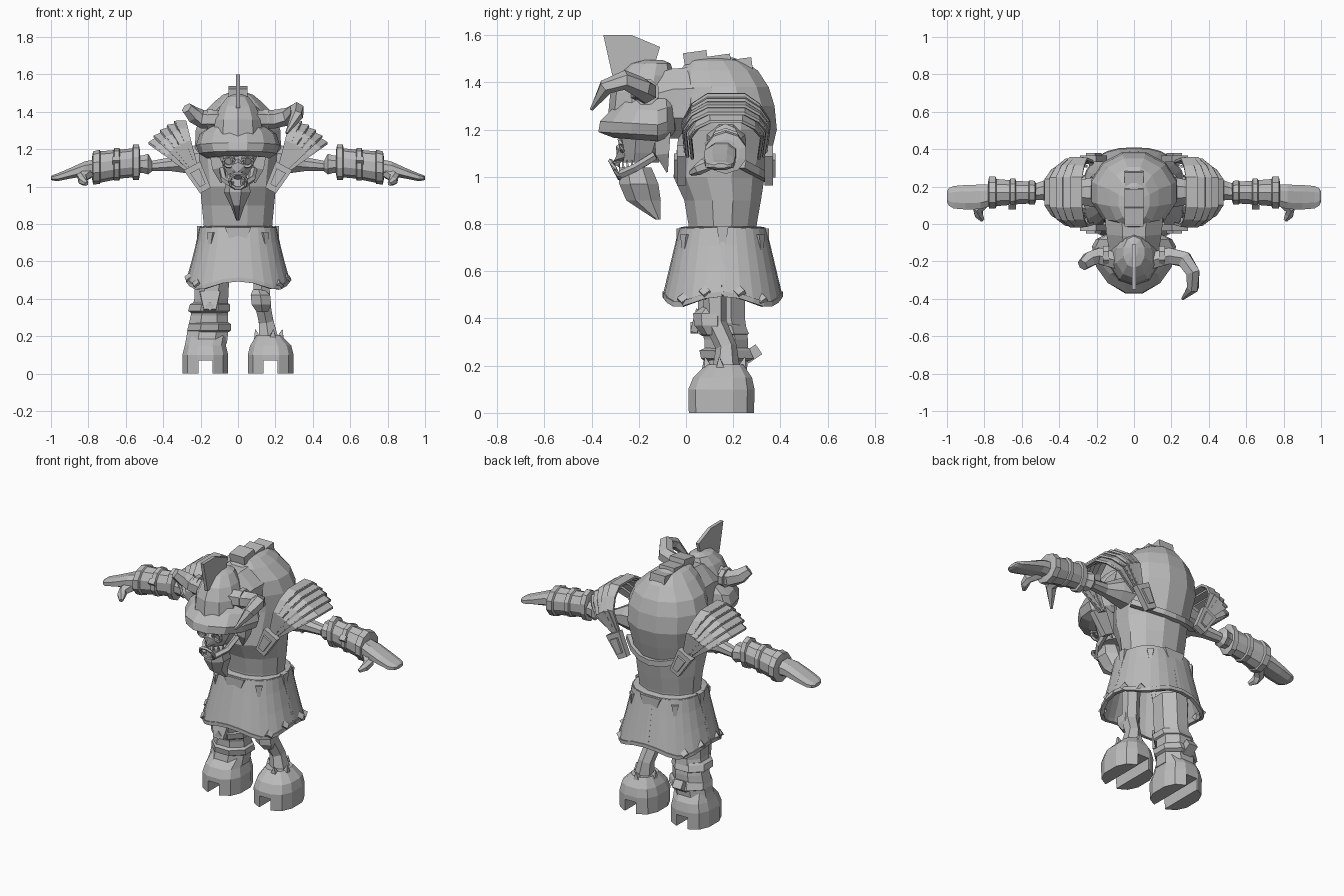
import bpy, bmesh, math
from mathutils import Vector, Matrix

cube = bpy.data.objects.get("Cube")
if cube:
    bpy.data.objects.remove(cube, do_unlink=True)

grey = bpy.data.materials.new("plain grey")
grey.use_nodes = True
tone = (0.5, 0.5, 0.5, 1)
grey.diffuse_color = tone
grey.node_tree.nodes["Principled BSDF"].inputs["Base Color"].default_value = tone


def finish(name, bm, thick=0):
    bmesh.ops.recalc_face_normals(bm, faces=bm.faces)
    mesh = bpy.data.meshes.new(name)
    bm.to_mesh(mesh)
    bm.free()
    mesh.materials.append(grey)
    ob = bpy.data.objects.new(name, mesh)
    bpy.context.collection.objects.link(ob)
    if thick:
        mod = ob.modifiers.new("thickness", "SOLIDIFY")
        mod.thickness, mod.offset = thick, 0
    return ob


def skin(name, rows, closed=True, thick=0):
    """Join rows of points with quads."""
    bm = bmesh.new()
    vs = [[bm.verts.new(p) for p in row] for row in rows]
    n = len(vs[0])
    for a, b in zip(vs, vs[1:]):
        for i in range(n if closed else n - 1):
            j = (i + 1) % n
            bm.faces.new((a[i], a[j], b[j], b[i]))
    if closed:
        bm.faces.new(vs[0])
        bm.faces.new(vs[-1])
    return finish(name, bm, thick)


def squash(v, p):
    return math.copysign(abs(v) ** p, v)


def loft(name, secs, axis="z", n=12, p=1.0):
    """Sections: (height, centre a, centre b, radius a, radius b)."""
    rows = []
    for t, a, b, ra, rb in secs:
        row = []
        for i in range(n):
            w = 2 * math.pi * (i + 0.5) / n
            u, v = a + ra * squash(math.cos(w), p), b + rb * squash(math.sin(w), p)
            row.append((u, v, t) if axis == "z" else (t, u, v))
        rows.append(row)
    return skin(name, rows)


def sweep(name, pts, radii, n=6):
    """Tapered tube along a path."""
    pts = [Vector(q) for q in pts]
    if not isinstance(radii, (list, tuple)):
        radii = [radii] * len(pts)
    rows = []
    for i, q in enumerate(pts):
        d = (pts[min(i + 1, len(pts) - 1)] - pts[max(i - 1, 0)]).normalized()
        ref = Vector((0, 0, 1)) if abs(d.z) < 0.8 else Vector((0, 1, 0))
        u = d.cross(ref).normalized()
        v = d.cross(u)
        rows.append([q + radii[i] * (u * math.cos(w) + v * math.sin(w))
                     for w in [2 * math.pi * (k + 0.5) / n for k in range(n)]])
    return skin(name, rows)


def box(name, loc, size, rot=(0, 0, 0), taper=1.0):
    bm = bmesh.new()
    bmesh.ops.create_cube(bm, size=1)
    for v in bm.verts:
        if v.co.z < 0:
            v.co.x *= taper
    turn = Matrix.Rotation(rot[2], 4, "Z") @ Matrix.Rotation(rot[1], 4, "Y") @ Matrix.Rotation(rot[0], 4, "X")
    bm.transform(Matrix.Translation(loc) @ turn @ Matrix.Diagonal((*size, 1)))
    return finish(name, bm)


def ring(name, loc, r, tube, tilt):
    pts = [Vector((r * math.cos(w), 0, r * math.sin(w))) for w in [math.pi * k / 5 for k in range(11)]]
    sweep(name, [Vector(loc) + Matrix.Rotation(tilt, 3, "X") @ q for q in pts], tube, 5)


# Hunched torso, strap, spine plates and neck
loft("torso", [(0.7, 0, .155, .185, .145), (0.8, 0, .155, .19, .15), (0.9, 0, .155, .2, .168),
               (1.0, 0, .14, .21, .2), (1.1, 0, .16, .222, .208), (1.2, 0, .178, .238, .214),
               (1.3, 0, .172, .235, .21), (1.38, 0, .16, .205, .197), (1.45, 0, .14, .135, .17),
               (1.49, 0, .125, .085, .125), (1.505, 0, .12, .04, .08)], n=12)
sweep("back_strap", [(x, .345 - 2.2 * x * x, .995 + 1.2 * x * x) for x in (-.22, -.15, -.07, 0, .07, .15, .22)], .024, 4)
for y, z in ((.04, 1.505), (.14, 1.49), (.23, 1.475)):
    box("spine_plate", (0, y, z), (.1, .1, .05), (.14, 0, 0))
sweep("neck", [(0, .06, 1.31), (0, -.05, 1.31), (0, -.15, 1.29)], [.17, .16, .14], 8)

# Skirt of two halves meeting at the sides
def hem(w, t):
    rx, ry = .2 + .07 * t ** 1.2, .178 + .068 * t
    low = .475 + .022 * math.cos(4 * w)
    return Vector((rx * squash(math.cos(w), .8), .155 + ry * squash(math.sin(w), .8), .78 + (low - .78) * t))

for label, start in (("back", 0), ("front", math.pi)):
    angles = [start + .004 + (math.pi - .008) * k / 14 for k in range(15)]
    skin("skirt_" + label, [[hem(w, t) for w in angles] for t in (0, .25, .6, 1)], False, .015)
    sweep("skirt_hem_" + label, [hem(w, .98) for w in angles], .015, 4)
    for w in (angles[0], angles[-1]):
        sweep("skirt_edge_" + label, [hem(w, t) for t in (0, .5, 1)], .01, 4)
    for k in (1, 3, 11, 13):
        box("skirt_stud", hem(angles[k], .93), (.035, .035, .035), (.78, .6, .78))
    for k in (4, 10):
        box("skirt_tab", hem(angles[k], .2), (.04, .025, .08), (0, 0, angles[k] + math.pi / 2), .3)
    box("skirt_" + label + "_tab", hem(start + math.pi / 2, .12), (.14, .02, .07), taper=.6)
    box("skirt_side_tab", hem(start, .14), (.05, .025, .1), (0, 0, math.pi / 2), .4)
for x in (-.015, .015):
    sweep("skirt_back_seam", [hem(math.pi / 2, t) + Vector((x * (.4 + t), 0, 0)) for t in (.2, .6, 1)], .009, 4)
loft("waistband", [(.745, 0, .155, .195, .175), (.755, 0, .155, .21, .19), (.785, 0, .155, .205, .185),
                   (.79, 0, .155, .18, .16)], n=16, p=.85)

# Cloven boots
for s, label, top in ((-1, "right", .112), (1, "left", .068)):
    x = s * .175
    boot = loft(label + "_boot", [(0, x, .15, .125, .142), (.1, x, .15, .126, .144), (.15, x, .155, .113, .128),
                                  (.205, x * .94, .165, top, .08)], n=12, p=.78)
    cutter = box(label + "_hoof_cutter", (x, .15, .02), (.075, .5, .1))
    cutter.hide_render = True
    cutter.hide_viewport = True
    cut = boot.modifiers.new("cleft", "BOOLEAN")
    cut.object, cut.operation = cutter, "DIFFERENCE"

# Full armoured leg
loft("right_leg", [(.16, -.17, .16, .12, .105), (.24, -.16, .17, .118, .1), (.31, -.153, .17, .108, .1),
                   (.4, -.143, .15, .098, .108), (.6, -.135, .15, .1, .108)], n=8)
for z, y, r in ((.22, .175, .127), (.325, .16, .121)):
    loft("right_greave_band", [(z, -.155, y, r * .85, r * .8), (z + .01, -.155, y, r, r * .95),
                               (z + .045, -.15, y - .01, r * .96, r * .92), (z + .055, -.15, y, r * .8, r * .8)], n=8)
box("right_knee_plate", (-.15, .045, .39), (.11, .03, .1), (-.25, 0, 0), .6)
box("right_knee_stud", (-.15, .035, .36), (.035, .03, .035), (0, .78, 0))
box("right_heel_spur", (-.16, .28, .25), (.06, .07, .05), (.6, 0, 0))

# Bare bone leg and torn cuff
sweep("left_shin_bone", [(.165, .17, .18), (.15, .17, .28), (.13, .125, .38), (.12, .12, .6)], [.06, .045, .048, .052], 6)
loft("left_knee_bone", [(.33, .13, .11, .035, .04), (.37, .125, .1, .06, .065), (.42, .12, .1, .06, .07),
                        (.45, .11, .11, .035, .04)], n=6)
for dx, dy in ((-.06, 0), (.06, -.02), (0, .07), (.02, -.07)):
    sweep("left_cuff_spike", [(.165 + dx, .165 + dy, .185), (.165 + dx * 1.2, .165 + dy * 1.2, .235)], [.028, .003], 4)

# Arms and fanned shoulder guards
arch = ((0, .08), (-.012, .23), (.025, .3), (.09, .345), (.25, .345), (.31, .3), (.352, .23), (.335, .08))
for s, side in ((1, "left"), (-1, "right")):
    for i, narrow in enumerate((.84, .96, 1, 1, .98)):
        rows = []
        for da, grow in ((0, 1.0), (9.5, .95)):
            a = math.radians(36 + 7.5 * i + da)
            rows.append([(s * (.195 + r * grow * math.cos(a)), .17 + (y - .17) * narrow, 1.03 + r * grow * math.sin(a))
                         for y, r in arch])
        skin(side + "_shoulder_plate", rows, False, .014)
        sweep(side + "_shoulder_rib", rows[0], .008, 4)
    for y in (-.02, .35):
        box(side + "_shoulder_medallion", (s * .21, y, 1.045), (.1, .035, .15), (0, s * .5, 0), .65)
        box(side + "_medallion_boss", (s * .21, y + (.02 if y > 0 else -.02), 1.045), (.055, .02, .09), (0, s * .5, 0), .65)
    loft(side + "_upper_arm", [(s * x, y, z, a, b) for x, y, z, a, b in
         ((.15, .17, 1.15, .1, .1), (.27, .17, 1.14, .075, .075), (.36, .17, 1.12, .04, .04), (.46, .18, 1.11, .035, .03),
          (.48, .18, 1.12, .058, .06), (.51, .175, 1.12, .05, .05), (.56, .17, 1.12, .05, .05))], "x", 8)
    loft(side + "_bracer", [(s * x, .168, z, a, b) for x, z, a, b in
         ((.525, 1.13, .05, .07), (.53, 1.13, .066, .095), (.56, 1.13, .068, .095), (.565, 1.127, .062, .078),
          (.63, 1.12, .066, .077), (.635, 1.12, .078, .087), (.66, 1.12, .08, .087), (.665, 1.115, .07, .08),
          (.735, 1.105, .076, .084), (.74, 1.105, .09, .092), (.775, 1.1, .09, .088), (.78, 1.1, .06, .06))], "x", 10)
    box(side + "_bracer_stud", (s * .65, .1, 1.14), (.04, .03, .03), (.78, 0, 0))
    loft(side + "_hand", [(s * x, y, z, a, b) for x, y, z, a, b in
         ((.76, .155, 1.1, .06, .05), (.82, .145, 1.095, .07, .042), (.9, .143, 1.07, .07, .03),
          (.965, .143, 1.05, .064, .022), (.99, .145, 1.047, .05, .016), (1.0, .147, 1.046, .03, .01))], "x", 8, .85)
    sweep(side + "_thumb", [(s * .79, .13, 1.08), (s * .835, .08, 1.05), (s * .83, .05, 1.03), (s * .81, .02, 1.015)],
          [.035, .03, .025, .012], 6)

# Helmet: dome, pointed brim, thin crest
loft("helmet_dome", [(1.26, 0, -.19, .14, .14), (1.36, 0, -.185, .13, .135), (1.43, 0, -.17, .1, .12),
                     (1.48, 0, -.15, .06, .085), (1.495, 0, -.14, .02, .04)], n=10)
rows = []
for z, rx, front, back in ((1.15, .165, .19, .07), (1.175, .207, .258, .09), (1.22, .225, .25, .09),
                           (1.28, .205, .19, .09), (1.33, .14, .165, .08)):
    row = []
    for k in range(14):
        w = 2 * math.pi * k / 14
        c = math.sin(w)
        row.append((rx * math.cos(w), -.12 + c * (back if c > 0 else front), z + .03 * (c if c > 0 else -c * .5)))
    rows.append(row)
skin("helmet_brim", rows)
fin = ((-.35, 1.6), (-.23, 1.6), (-.11, 1.55), (-.14, 1.45), (-.24, 1.42), (-.31, 1.42))
skin("helmet_crest", [[(x, y, z) for y, z in fin] for x in (-.01, .01)])
sweep("left_horn", [(.08, -.2, 1.36), (.19, -.17, 1.36), (.27, -.19, 1.375), (.315, -.26, 1.41),
                    (.315, -.34, 1.38), (.26, -.4, 1.285)], [.05, .05, .048, .042, .034, .008], 6)
sweep("right_broken_horn", [(-.08, -.2, 1.36), (-.19, -.17, 1.36), (-.24, -.19, 1.385), (-.275, -.22, 1.42)],
      [.05, .05, .045, .032], 6)
for x in (-.15, .15):
    loft("horn_socket", [(x - .015, -.17, 1.36, .058, .058), (x + .015, -.17, 1.36, .058, .058)], "x", 8)

# Skull, jaw, eye sockets, nose ring and beard
loft("skull", [(1.06, 0, -.19, .055, .08), (1.1, 0, -.18, .08, .095), (1.16, 0, -.17, .11, .11),
               (1.24, 0, -.17, .13, .13)], n=8)
loft("beard", [(.82, .0, -.12, .01, .012), (.9, .0, -.18, .04, .075), (.97, 0, -.2, .075, .085),
               (1.04, 0, -.215, .06, .07)], n=7)
sweep("snout", [(0, -.2, 1.14), (0, -.27, 1.1), (0, -.3, 1.05)], [.05, .04, .025], 6)
ring("nose_ring", (0, -.3, 1.03), .045, .01, .5)
for s in (-1, 1):
    ring("eye_socket", (s * .05, -.275, 1.135), .028, .01, .2)
    sweep("cheek_guard", [(s * .12, -.1, 1.2), (s * .11, -.1, 1.1), (s * .09, -.08, 1.02)], [.05, .04, .005], 4)
    sweep("jaw_bone", [(s * .085, -.13, 1.09), (s * .075, -.21, 1.04), (s * .03, -.275, 1.01)], .018, 5)
    for k in range(3):
        x, y = s * (.02 + .02 * k), -.265 + .02 * k
        sweep("tooth", [(x, y, 1.03), (x, y - .005, 1.07)], [.01, .003], 4)
